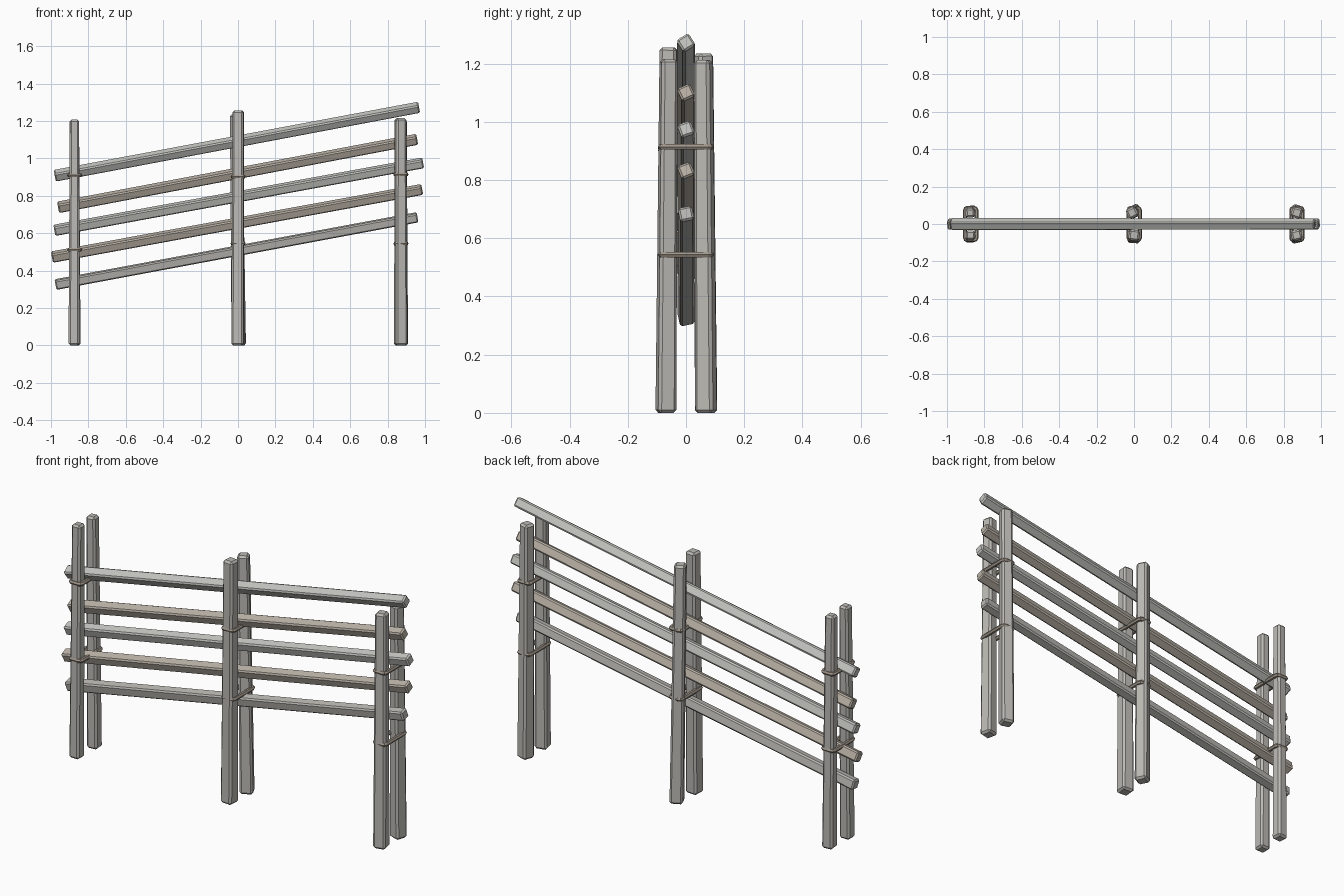
import bpy, bmesh, math
from mathutils import Vector, Matrix

if "Cube" in bpy.data.objects:
    bpy.data.objects.remove(bpy.data.objects["Cube"])


def material(name, rgb):
    m = bpy.data.materials.new(name)
    m.diffuse_color = (*rgb, 1)
    m.use_nodes = True
    m.node_tree.nodes["Principled BSDF"].inputs["Base Color"].default_value = m.diffuse_color
    return m


GREY = material("weathered_wood", (0.50, 0.49, 0.46))
PALE = material("pale_wood", (0.56, 0.56, 0.53))
BROWN = material("brown_wood", (0.50, 0.45, 0.39))
ROPE = material("rope", (0.36, 0.31, 0.26))


def beam(name, a, b, half_a, half_b, roll, mat, bevel):
    """Chamfered square timber from a to b, tapering half_a -> half_b."""
    a, b = Vector(a), Vector(b)
    axis = b - a
    bm = bmesh.new()
    bmesh.ops.create_cube(bm, size=2)
    for v in bm.verts:
        h = half_b if v.co.z > 0 else half_a
        v.co = Vector((v.co.x * h, v.co.y * h, v.co.z * axis.length / 2))
    bmesh.ops.bevel(bm, geom=bm.edges[:], offset=bevel, segments=1,
                    affect='EDGES', profile=0.5)
    rot = axis.to_track_quat('Z', 'Y').to_matrix().to_4x4()
    bm.transform(Matrix.Translation((a + b) / 2) @ rot @
                 Matrix.Rotation(math.radians(roll), 4, 'Z'))
    me = bpy.data.meshes.new(name)
    bm.to_mesh(me)
    bm.free()
    me.materials.append(mat)
    ob = bpy.data.objects.new(name, me)
    bpy.context.collection.objects.link(ob)


def binding(name, x, z):
    """Rope loop wrapped round a pair of posts."""
    hx, hy, r = 0.030, 0.086, 0.012
    pts = []
    for i, (sx, sy) in enumerate([(1, 1), (-1, 1), (-1, -1), (1, -1)]):
        for k in range(3):
            t = math.radians(90 * i + 45 * k)
            pts.append((x + sx * (hx - r) + r * math.cos(t),
                        sy * (hy - r) + r * math.sin(t), z, 1))
    cu = bpy.data.curves.new(name, 'CURVE')
    cu.dimensions = '3D'
    cu.bevel_depth = 0.011
    cu.bevel_resolution = 1
    sp = cu.splines.new('POLY')
    sp.points.add(len(pts) - 1)
    for p, co in zip(sp.points, pts):
        p.co = co
    sp.use_cyclic_u = True
    sp.use_smooth = False
    cu.materials.append(ROPE)
    ob = bpy.data.objects.new(name, cu)
    bpy.context.collection.objects.link(ob)


# Post pairs: name, side, bottom x, top x, height, half width, roll
posts = [
    ("left_front_post", -1, -0.877, -0.874, 1.208, 0.029, 18),
    ("left_back_post", 1, -0.872, -0.876, 1.205, 0.029, 28),
    ("middle_front_post", -1, -0.001, 0.001, 1.256, 0.033, 8),
    ("middle_back_post", 1, 0.004, -0.010, 1.235, 0.032, -6),
    ("right_front_post", -1, 0.870, 0.869, 1.215, 0.032, 6),
    ("right_back_post", 1, 0.872, 0.870, 1.212, 0.032, -5),
]
for name, s, xb, xt, h, w, roll in posts:
    beam(name, (xb, s * 0.069, 0), (xt, s * 0.060, h), w, w - 0.004, roll,
         GREY, 0.010)

# Sloping rails, top to bottom: left x, z, right x, z, roll
rails = [
    (-0.98, 0.907, 0.968, 1.273, 32, PALE),
    (-0.962, 0.738, 0.958, 1.102, 25, BROWN),
    (-0.982, 0.615, 0.990, 0.976, 20, PALE),
    (-0.995, 0.472, 0.985, 0.834, 22, BROWN),
    (-0.976, 0.325, 0.960, 0.685, 12, GREY),
]
for i, (x0, z0, x1, z1, roll, mat) in enumerate(rails):
    beam(f"rail_{i + 1}", (x0, 0, z0), (x1, 0, z1), 0.0255, 0.0245, roll,
         mat, 0.007)

# Rope bindings, two per post pair
for side, x, zs in (("left", -0.873, (0.910, 0.512)),
                    ("middle", 0.001, (0.902, 0.545)),
                    ("right", 0.871, (0.914, 0.544))):
    for label, z in zip(("upper", "lower"), zs):
        binding(f"{side}_{label}_binding", x, z)
